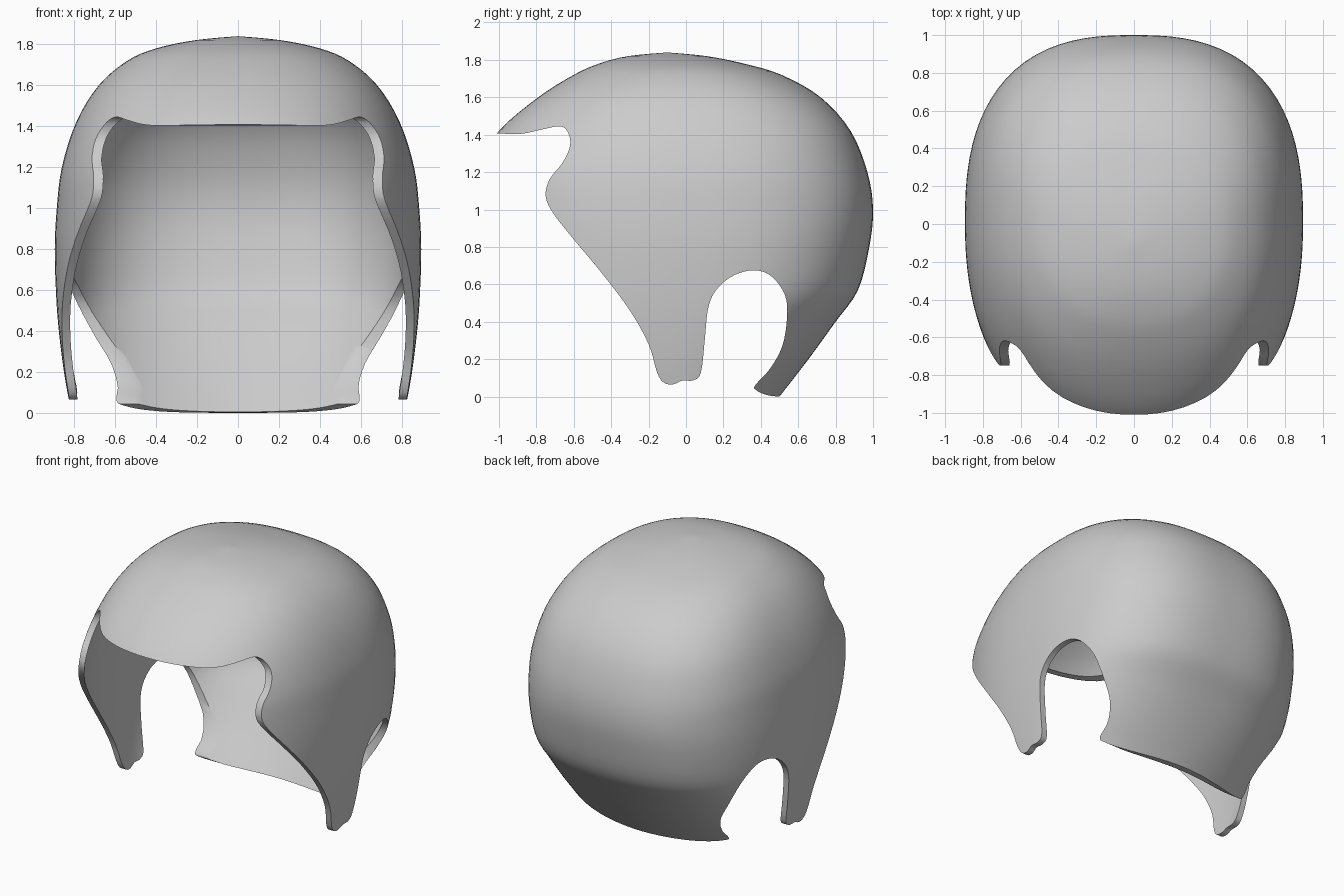
import bpy, bmesh, math

if "Cube" in bpy.data.objects:
    bpy.data.objects.remove(bpy.data.objects["Cube"])


def spline(pts, steps, closed=False):
    """Catmull-Rom through points of any dimension."""
    n, out = len(pts), []
    for i in range(n if closed else n - 1):
        if closed:
            q = [pts[(i + k) % n] for k in (-1, 0, 1, 2)]
        else:
            q = [pts[min(max(i + k, 0), n - 1)] for k in (-1, 0, 1, 2)]
        for s in range(steps):
            t = s / steps
            out.append([0.5 * (2 * b + (c - a) * t + (2 * a - 5 * b + 4 * c - d) * t * t
                               + (3 * b - a - 3 * c + d) * t ** 3) for a, b, c, d in zip(*q)])
    if not closed:
        out.append(list(pts[-1]))
    return out


def make_object(name, bm):
    bmesh.ops.recalc_face_normals(bm, faces=bm.faces)
    me = bpy.data.meshes.new(name)
    bm.to_mesh(me)
    bm.free()
    ob = bpy.data.objects.new(name, me)
    bpy.context.collection.objects.link(ob)
    return ob


# Dome levels: z, half width, front reach, back reach, centre y, front and back squareness
levels = [
    (-0.15, 0.79, 1.05, 0.38, 0.0, 2.2, 1.8),
    (0.0, 0.815, 1.10, 0.50, 0.0, 2.2, 1.85),
    (0.2, 0.85, 1.14, 0.655, 0.0, 2.2, 2.15),
    (0.4, 0.875, 1.17, 0.80, 0.0, 2.2, 2.4),
    (0.57, 0.888, 1.18, 0.92, 0.0, 2.2, 2.55),
    (0.8, 0.895, 1.18, 0.98, 0.0, 2.2, 2.6),
    (1.0, 0.885, 1.18, 1.00, 0.0, 2.2, 2.6),
    (1.2, 0.86, 1.14, 0.97, 0.0, 2.2, 2.6),
    (1.42, 0.79, 1.00, 0.88, 0.0, 2.2, 2.6),
    (1.6, 0.68, 0.79, 0.72, 0.0, 2.3, 2.5),
    (1.72, 0.54, 0.60, 0.51, -0.02, 2.3, 2.4),
    (1.78, 0.40, 0.465, 0.31, -0.05, 2.3, 2.3),
    (1.82, 0.21, 0.31, 0.11, -0.09, 2.2, 2.2),
    (1.84, 0.0, 0.10, -0.10, -0.10, 2.0, 2.0),
]

# Helmet shell: lofted rings closed by a pole, thickened inward
SEG = 96
bm = bmesh.new()
rings = []
for z, a, f, b, cy, nf, nb in spline(levels, 4)[:-1]:
    ring = []
    for k in range(SEG):
        t = 2 * math.pi * k / SEG
        c, s = math.cos(t), math.sin(t)
        n, d = (nb, b - cy) if s > 0 else (nf, f + cy)
        r = (abs(c / a) ** n + abs(s / d) ** n) ** (-1 / n)
        ring.append(bm.verts.new((r * c, cy + r * s, z)))
    rings.append(ring)
for lo, hi in zip(rings, rings[1:]):
    for k in range(SEG):
        j = (k + 1) % SEG
        bm.faces.new((lo[k], lo[j], hi[j], hi[k]))
pole = bm.verts.new((0, -0.10, 1.84))
for k in range(SEG):
    bm.faces.new((rings[-1][k], rings[-1][(k + 1) % SEG], pole))
shell = make_object("helmet_shell", bm)
if sum(p.normal.z * p.area for p in shell.data.polygons) < 0:
    shell.data.flip_normals()
solid = shell.modifiers.new("thickness", 'SOLIDIFY')
solid.thickness = 0.04
solid.offset = -1

# Side outline: brim, brow notch, cheek piece, ear opening, neck edge
edge = [(-1.15, 1.42), (-1.0, 1.407), (-0.88, 1.405), (-0.76, 1.43), (-0.67, 1.445),
        (-0.63, 1.41), (-0.62, 1.34), (-0.66, 1.25), (-0.73, 1.16), (-0.75, 1.07),
        (-0.71, 0.98), (-0.60, 0.84), (-0.45, 0.66), (-0.30, 0.46), (-0.20, 0.28),
        (-0.155, 0.13), (-0.12, 0.075), (-0.07, 0.065), (-0.02, 0.085), (0.04, 0.087),
        (0.08, 0.13), (0.10, 0.30), (0.12, 0.48), (0.17, 0.58), (0.26, 0.65),
        (0.37, 0.675), (0.46, 0.64), (0.53, 0.54), (0.54, 0.42), (0.515, 0.27),
        (0.45, 0.15), (0.37, 0.06), (0.375, 0.035), (0.42, 0.012), (0.50, 0.0), (0.7, 0.0)]
outline = spline(edge, 4) + [[1.3, 0.0], [1.3, 2.1], [-1.3, 2.1], [-1.3, 1.42]]
bm = bmesh.new()
face = bm.faces.new([bm.verts.new((-1.2, y, z)) for y, z in outline])
ext = bmesh.ops.extrude_face_region(bm, geom=[face])
bmesh.ops.translate(bm, vec=(2.4, 0, 0),
                    verts=[v for v in ext["geom"] if isinstance(v, bmesh.types.BMVert)])
cutter = make_object("outline_cutter", bm)
cutter.hide_render = True

cut = shell.modifiers.new("outline", 'BOOLEAN')
cut.operation = 'INTERSECT'
cut.solver = 'EXACT'
cut.object = cutter

# Apply the modifiers and shade smooth
bpy.context.view_layer.objects.active = shell
shell.select_set(True)
for m in list(shell.modifiers):
    bpy.ops.object.modifier_apply(modifier=m.name)
bpy.data.objects.remove(cutter)
bpy.ops.object.shade_smooth_by_angle(angle=math.radians(40))
